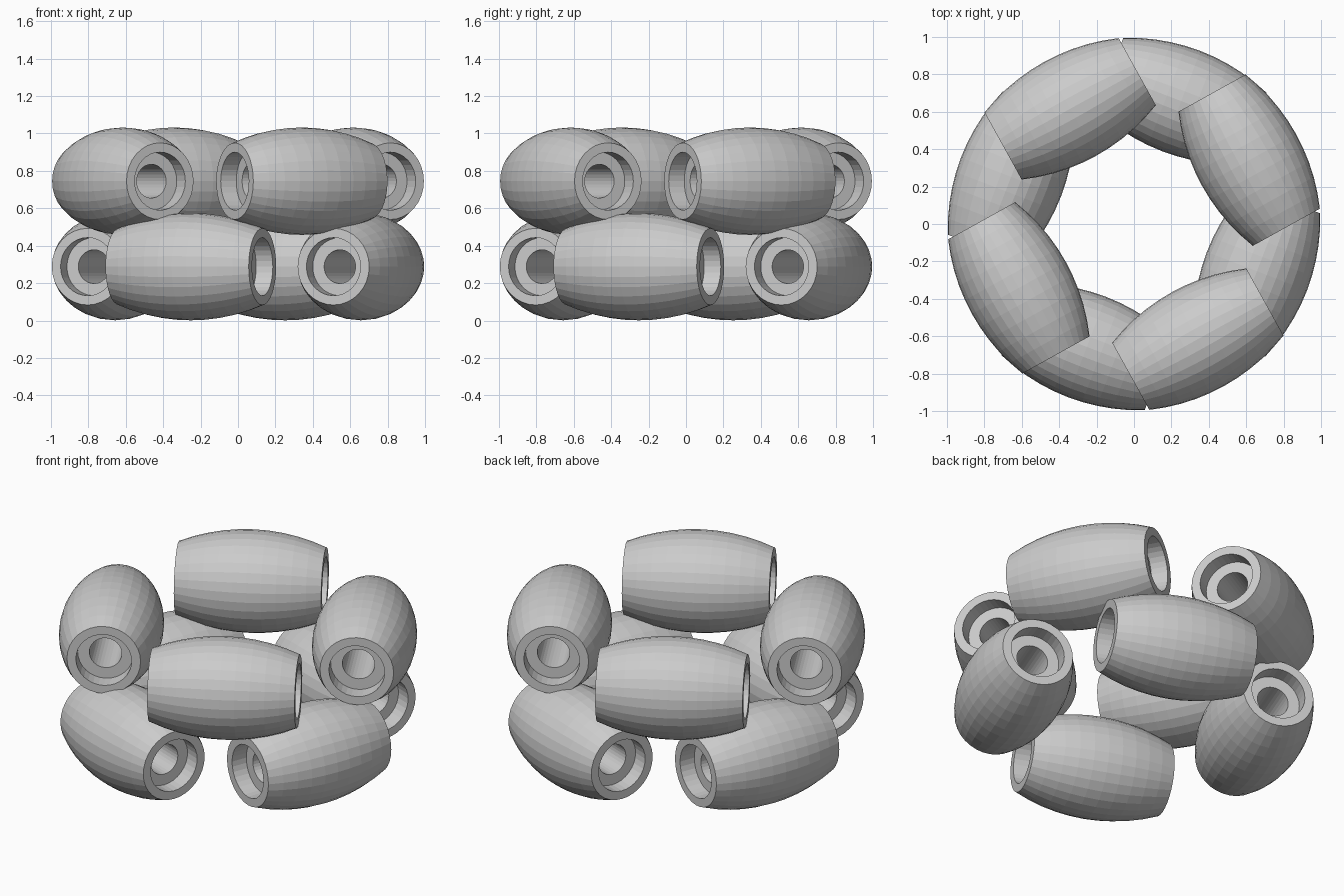
import bpy, bmesh, math
from mathutils import Matrix

if "Cube" in bpy.data.objects:
    bpy.data.objects.remove(bpy.data.objects["Cube"])

GREY = (0.6, 0.6, 0.6, 1)
grey = bpy.data.materials.new("plain grey")
grey.use_nodes = True
grey.diffuse_color = GREY
grey.node_tree.nodes["Principled BSDF"].inputs["Base Color"].default_value = GREY

SIDES, ROWS = 32, 10
HALF, MID_R, END_R = 0.41, 0.287, 0.205
BORE_R, BORE_DEPTH, HOLE_R = 0.155, 0.095, 0.09
RING_R = 0.704


def barrel_mesh():
    """Bulged bead along x, with a stepped hole through both ends."""
    arc_r = (HALF ** 2 + (MID_R - END_R) ** 2) / (2 * (MID_R - END_R))
    profile = []
    for i in range(ROWS + 1):
        x = HALF * (2 * i / ROWS - 1)
        profile.append((x, MID_R - arc_r + math.sqrt(arc_r ** 2 - x ** 2)))
    floor = HALF - BORE_DEPTH
    profile += [(HALF, BORE_R), (floor, BORE_R), (floor, HOLE_R),
                (-floor, HOLE_R), (-floor, BORE_R), (-HALF, BORE_R)]

    bm = bmesh.new()
    rings = []
    for x, r in profile:
        angles = [math.tau * k / SIDES for k in range(SIDES)]
        rings.append([bm.verts.new((x, r * math.cos(a), r * math.sin(a))) for a in angles])
    for a, b in zip(rings, rings[1:] + rings[:1]):
        for k in range(SIDES):
            n = (k + 1) % SIDES
            bm.faces.new((a[k], a[n], b[n], b[k]))
    bmesh.ops.recalc_face_normals(bm, faces=bm.faces)
    mesh = bpy.data.meshes.new("barrel bead")
    bm.to_mesh(mesh)
    bm.free()
    mesh.materials.append(grey)
    return mesh


bead = barrel_mesh()

# Two stacked rings of four beads, each lying along the ring's tangent
for layer, height, start in (("lower", 0.288, -111), ("upper", 0.745, -61)):
    for i in range(4):
        angle = math.radians(start + 90 * i)
        obj = bpy.data.objects.new(f"{layer}_bead_{i + 1}", bead)
        obj.matrix_world = (Matrix.Translation((0, 0, height))
                            @ Matrix.Rotation(angle + math.pi / 2, 4, "Z")
                            @ Matrix.Translation((0, -RING_R, 0)))
        bpy.context.collection.objects.link(obj)
